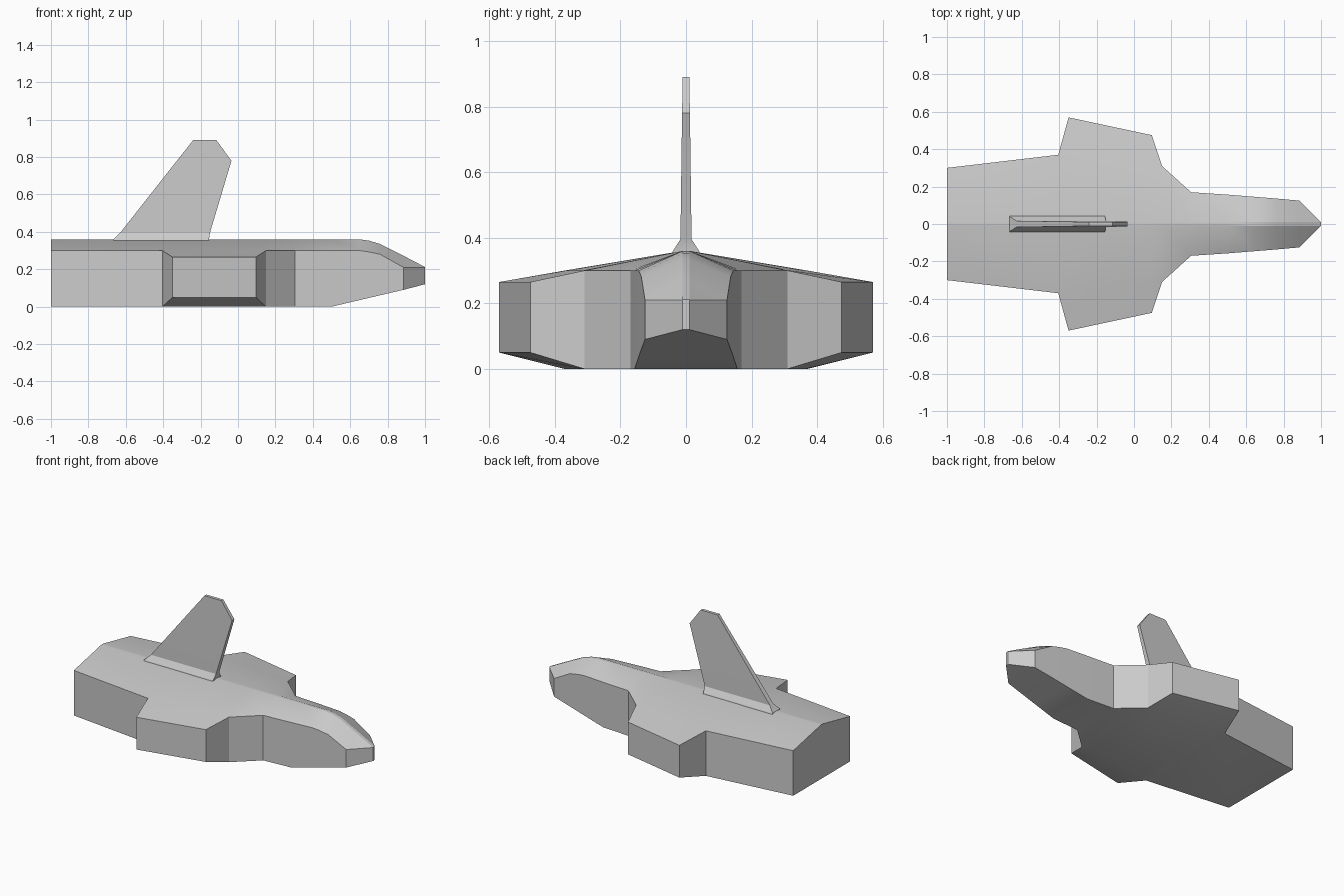
import bpy, bmesh, math

if "Cube" in bpy.data.objects:
    bpy.data.objects.remove(bpy.data.objects["Cube"])


def loft(name, rings, angle):
    """Skin a list of equal-length closed rings and cap both ends."""
    bm = bmesh.new()
    rows = [[bm.verts.new(p) for p in ring] for ring in rings]
    n = len(rows[0])
    for a, b in zip(rows, rows[1:]):
        for i in range(n):
            j = (i + 1) % n
            bm.faces.new((a[i], a[j], b[j], b[i]))
    bm.faces.new(rows[0])
    bm.faces.new(rows[-1])
    bmesh.ops.remove_doubles(bm, verts=bm.verts, dist=0.0005)
    bmesh.ops.recalc_face_normals(bm, faces=bm.faces)
    mesh = bpy.data.meshes.new(name)
    bm.to_mesh(mesh)
    bm.free()
    obj = bpy.data.objects.new(name, mesh)
    bpy.context.collection.objects.link(obj)
    bpy.context.view_layer.objects.active = obj
    obj.select_set(True)
    bpy.ops.object.shade_smooth_by_angle(angle=math.radians(angle))
    obj.select_set(False)
    return obj


def hull_ring(x, body, edge, low, high, floor, shoulder, ridge):
    """Mirrored cross-section: flat belly, side wall, sloped deck, narrow ridge."""
    half = [(body, floor), (edge, low), (edge, high), (body, shoulder), (0.01, ridge)]
    return [(x, y, z) for y, z in half] + [(x, -y, z) for y, z in reversed(half)]


# Hull stations: x, half width, wall bottom, wall top, ridge height
tail = [(-1.0, 0.30, 0, 0.30, 0.36), (-0.405, 0.37, 0, 0.30, 0.36)]
nose = [(0.15, 0.31, 0, 0.30, 0.36), (0.305, 0.17, 0, 0.30, 0.36),
        (0.50, 0.157, 0, 0.30, 0.36), (0.65, 0.145, 0.035, 0.30, 0.36),
        (0.70, 0.141, 0.047, 0.293, 0.353), (0.76, 0.136, 0.061, 0.28, 0.335),
        (0.885, 0.125, 0.09, 0.21, 0.272), (1.0, 0.01, 0.12, 0.21, 0.212)]


def plain(x, w, low, high, ridge):
    return hull_ring(x, w, w, low, high, low, high, ridge)


# Stub wings swell out of the hull between tail and nose
wings = [hull_ring(-0.35, 0.364, 0.57, 0.05, 0.265, 0, 0.30, 0.36),
         hull_ring(0.095, 0.316, 0.475, 0.05, 0.265, 0, 0.30, 0.36)]
loft("hull", [plain(*s) for s in tail] + wings + [plain(*s) for s in nose], 22)

# Tail fin levels: z, rear x, front x, half thickness
fin = [(0.345, -0.665, -0.155, 0.045), (0.36, -0.665, -0.155, 0.04),
       (0.395, -0.63, -0.15, 0.017), (0.78, -0.327, -0.035, 0.012),
       (0.89, -0.24, -0.115, 0.01)]
loft("tail_fin", [[(a, -t, z), (b, -t, z), (b, t, z), (a, t, z)]
                  for z, a, b, t in fin], 10)
